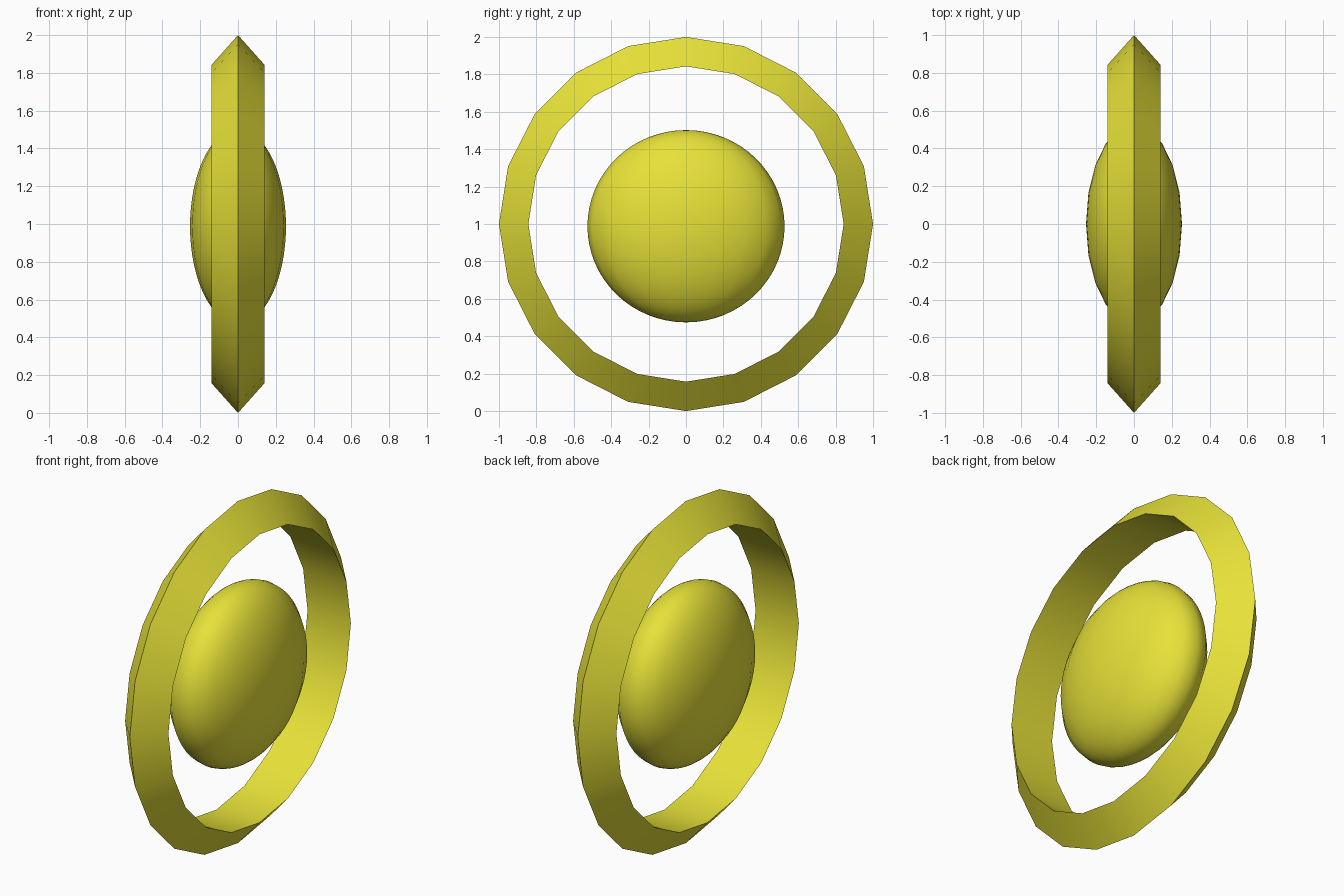
import bpy, bmesh, math

if "Cube" in bpy.data.objects:
    bpy.data.objects.remove(bpy.data.objects["Cube"])

mat = bpy.data.materials.new("yellow")
mat.diffuse_color = (0.8, 0.76, 0.04, 1)
mat.use_nodes = True
mat.node_tree.nodes["Principled BSDF"].inputs["Base Color"].default_value = mat.diffuse_color


def finish(obj, angle):
    obj.data.materials.append(mat)
    bpy.ops.object.select_all(action='DESELECT')
    obj.select_set(True)
    bpy.context.view_layer.objects.active = obj
    bpy.ops.object.shade_smooth_by_angle(angle=math.radians(angle))


# Outer ring: triangular section (x, radius) swept around the x axis in 20 sides
SIDES = 20
section = [(-0.14, 0.843), (0.0, 1.0), (0.14, 0.843)]
bm = bmesh.new()
loops = []
for i in range(SIDES):
    a = 2 * math.pi * i / SIDES
    loops.append([bm.verts.new((x, r * math.cos(a), 1 + r * math.sin(a))) for x, r in section])
for i in range(SIDES):
    p, q = loops[i], loops[(i + 1) % SIDES]
    for j in range(3):
        k = (j + 1) % 3
        bm.faces.new((p[j], p[k], q[k], q[j]))
bmesh.ops.recalc_face_normals(bm, faces=bm.faces)
mesh = bpy.data.meshes.new("outer_ring")
bm.to_mesh(mesh)
bm.free()
ring = bpy.data.objects.new("outer_ring", mesh)
bpy.context.collection.objects.link(ring)
finish(ring, 40)

# Floating centre: flattened sphere
bpy.ops.mesh.primitive_uv_sphere_add(segments=20, ring_count=32, radius=1, location=(0, 0, 0.988))
core = bpy.context.object
core.name = "center_lens"
core.scale = (0.254, 0.527, 0.514)
bpy.ops.object.transform_apply(location=False, rotation=False, scale=True)
finish(core, 60)
